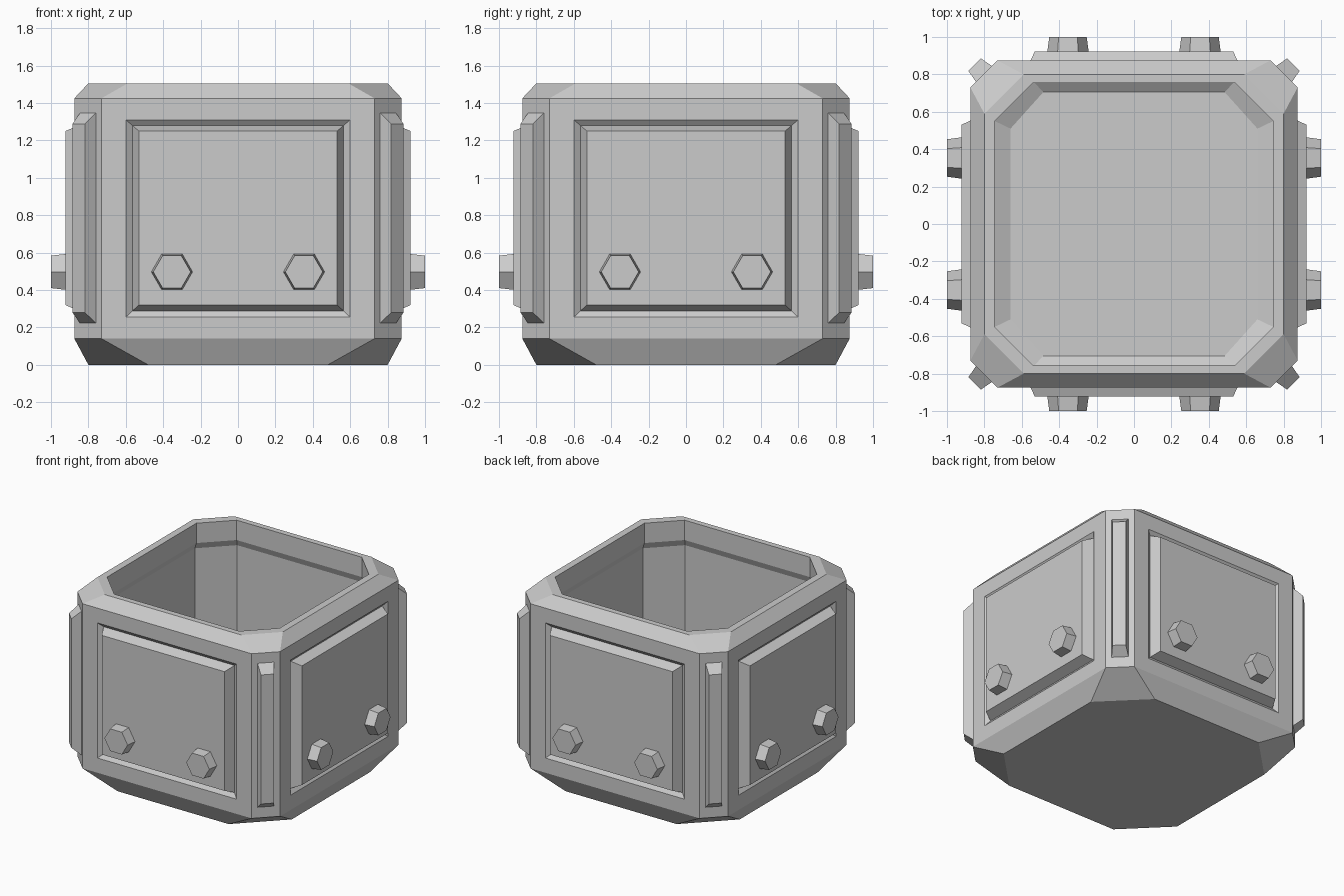
import bpy, bmesh
from math import cos, sin, pi
from mathutils import Matrix, Vector

if "Cube" in bpy.data.objects:
    bpy.data.objects.remove(bpy.data.objects["Cube"])


def finish(bm, name):
    bmesh.ops.remove_doubles(bm, verts=bm.verts, dist=1e-5)
    bmesh.ops.recalc_face_normals(bm, faces=bm.faces)
    me = bpy.data.meshes.new(name)
    bm.to_mesh(me)
    bm.free()
    ob = bpy.data.objects.new(name, me)
    bpy.context.collection.objects.link(ob)
    return ob


def bridge(bm, a, b, skip=()):
    n = len(a)
    for i in range(n):
        if i not in skip:
            bm.faces.new((a[i], a[(i + 1) % n], b[(i + 1) % n], b[i]))


def loft(bm, loops, mat=Matrix(), cap_start=True, cap_end=True):
    rings = [[bm.verts.new(mat @ Vector(p)) for p in loop] for loop in loops]
    for a, b in zip(rings, rings[1:]):
        bridge(bm, a, b)
    if cap_start:
        bm.faces.new(rings[0])
    if cap_end:
        bm.faces.new(rings[-1])


def octagon(hx, hy, cx, cy, z):
    # edge 0 is the front side, then corners and sides alternate
    return [(-cx, -hy, z), (cx, -hy, z), (hx, -cy, z), (hx, cy, z),
            (cx, hy, z), (-cx, hy, z), (-hx, cy, z), (-hx, -cy, z)]


def rect(h, z0, z1, y):
    return [(-h, -y, z0), (h, -y, z0), (h, -y, z1), (-h, -y, z1)]


# Crate shell: outside from the base up, over the rim, down past a small
# undercut to the bevelled cavity floor
bm = bmesh.new()
profile = [(.80, .80, .48, .48, 0), (.875, .875, .73, .73, .14),
           (.875, .875, .73, .73, 1.425), (.80, .80, .59, .59, 1.505),
           (.745, .755, .54, .55, 1.505), (.745, .755, .54, .55, 1.35),
           (.765, .775, .55, .56, 1.30), (.765, .775, .55, .56, .15),
           (.66, .705, .485, .51, .10)]
rings = [[bm.verts.new(p) for p in octagon(*r)] for r in profile]
for k in range(len(rings) - 1):
    bridge(bm, rings[k], rings[k + 1], skip=(0, 2, 4, 6) if k == 1 else ())
bm.faces.new(rings[0])
bm.faces.new(rings[-1])

# Four side walls with a V groove around a raised panel
for q in range(4):
    loft(bm, [rect(.73, .14, 1.425, .875), rect(.60, .255, 1.31, .875),
              rect(.565, .288, 1.28, .85), rect(.53, .32, 1.25, .923)],
         Matrix.Rotation(q * pi / 2, 4, 'Z'), cap_start=False)
finish(bm, "crate_shell")

# Tapered strips on the corner chamfers
bm = bmesh.new()
for q in range(4):
    loft(bm, [rect(.062, .215, 1.355, 1.125), rect(.047, .28, 1.287, 1.205)],
         Matrix.Rotation(pi / 4 + q * pi / 2, 4, 'Z'))
finish(bm, "corner_strips")

# Tapered hexagonal bolts, two per side
bm = bmesh.new()
for q in range(4):
    for x in (-.353, .353):
        loops = [[(x + r * cos(i * pi / 3), -y, .497 + r * sin(i * pi / 3))
                  for i in range(6)] for r, y in ((.112, .91), (.1, 1.0))]
        loft(bm, loops, Matrix.Rotation(q * pi / 2, 4, 'Z'))
finish(bm, "hex_bolts")
